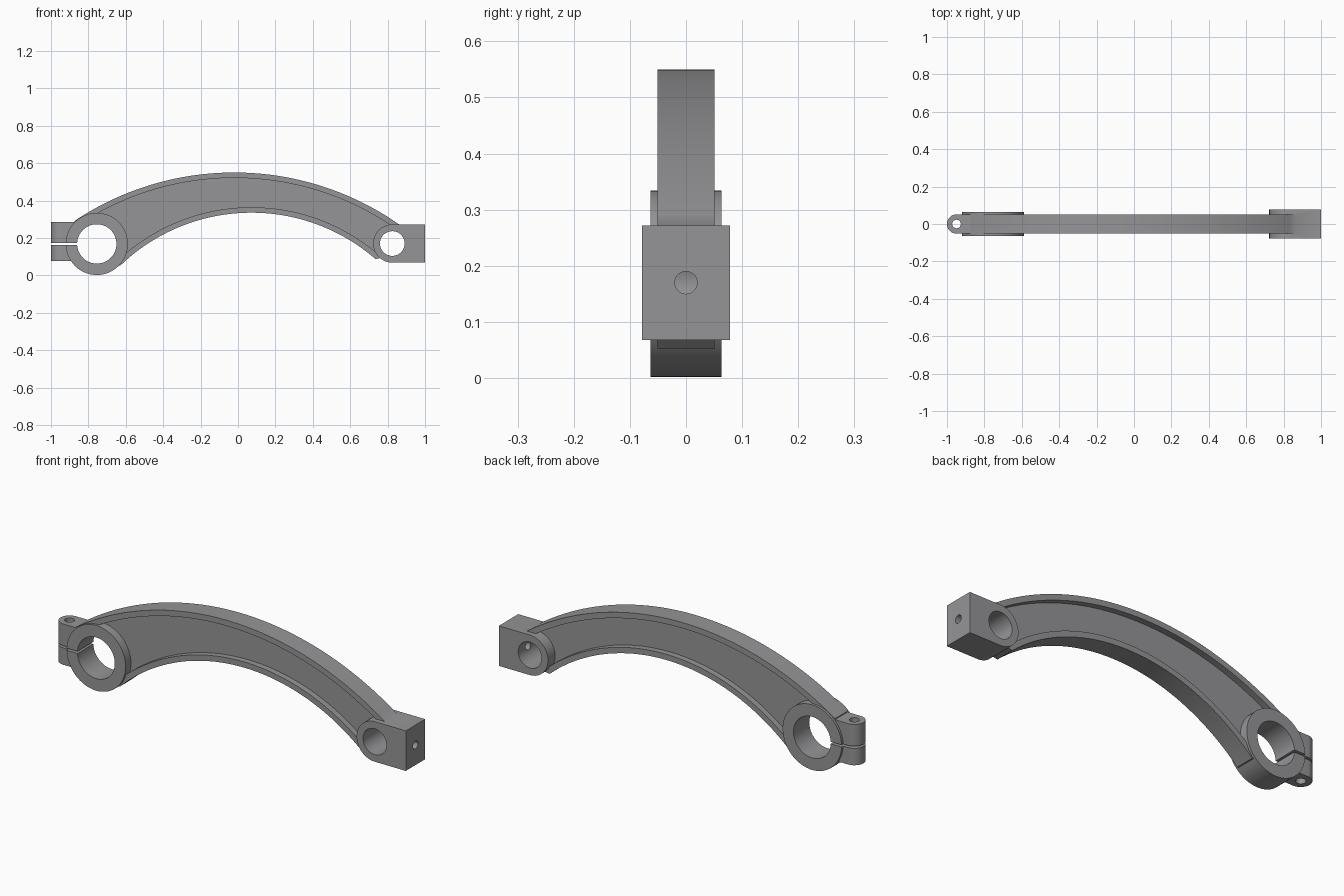
import bpy, bmesh, math
from mathutils import Matrix

if "Cube" in bpy.data.objects:
    bpy.data.objects.remove(bpy.data.objects["Cube"])

steel = bpy.data.materials.new("steel_grey")
steel.diffuse_color = (0.3, 0.3, 0.31, 1)
steel.use_nodes = True
steel.node_tree.nodes["Principled BSDF"].inputs["Base Color"].default_value = steel.diffuse_color


def prism(name, pts, lo, hi, axis="Y"):
    """Extrude a closed outline: (x, z) along Y, or (x, y) along Z."""
    bm = bmesh.new()
    place = (lambda p, d: (p[0], d, p[1])) if axis == "Y" else (lambda p, d: (p[0], p[1], d))
    a = [bm.verts.new(place(p, lo)) for p in pts]
    b = [bm.verts.new(place(p, hi)) for p in pts]
    bm.faces.new(a)
    bm.faces.new(b[::-1])
    for i in range(len(pts)):
        j = (i + 1) % len(pts)
        bm.faces.new((a[j], a[i], b[i], b[j]))
    bmesh.ops.recalc_face_normals(bm, faces=bm.faces)
    me = bpy.data.meshes.new(name)
    bm.to_mesh(me)
    bm.free()
    me.materials.append(steel)
    ob = bpy.data.objects.new(name, me)
    bpy.context.collection.objects.link(ob)
    return ob


def arc(cx, cz, r, a0, a1, n):
    """Points on a circle between two angles in degrees."""
    return [(cx + r * math.cos(math.radians(a0 + (a1 - a0) * i / n)),
             cz + r * math.sin(math.radians(a0 + (a1 - a0) * i / n))) for i in range(n + 1)]


def disc(cx, cz, r, n=64):
    return arc(cx, cz, r, 0, 360, n)[:-1]


def crest(cx, top, r, x0, x1, n=48):
    """Points on an upward bow whose highest point is (cx, top)."""
    xs = [x0 + (x1 - x0) * i / n for i in range(n + 1)]
    return [(x, top - r + math.sqrt(r * r - (x - cx) ** 2)) for x in xs]


def combine(target, other, mode):
    """Apply a boolean and drop the second operand."""
    mod = target.modifiers.new(mode, "BOOLEAN")
    mod.operation, mod.solver, mod.object = mode, "EXACT", other
    bpy.context.view_layer.objects.active = target
    bpy.ops.object.modifier_apply(modifier=mod.name)
    bpy.data.objects.remove(other)


Z = 0.168            # height of both bores
LX, RX = -0.755, 0.825
TOP = (-0.02, 0.55, 1.537)
LOW = (0.072, 0.335, 1.011)
RIM, WEB = 0.029, 0.02

# Bowed beam, hollowed on both sides into an I section
arm = prism("lever_arm",
            crest(*TOP, -0.875, 0.868) + [(0.868, 0.16), (0.80, 0.10)]
            + crest(*LOW, -0.63, 0.735)[::-1] + [(-0.70, 0.05), (-0.86, 0.2)],
            -0.051, 0.051)
pocket = (crest(TOP[0], TOP[1] - RIM, TOP[2] - RIM, -0.83, 0.83)
          + crest(LOW[0], LOW[1] + RIM, LOW[2] + RIM, -0.68, 0.80)[::-1])
for s in (-1, 1):
    lo, hi = sorted((s * WEB, s * 0.1))
    combine(arm, prism("pocket", pocket, lo, hi), "DIFFERENCE")

# Clamp ring
combine(arm, prism("clamp_ring", disc(LX, Z, 0.166), -0.0635, 0.0635), "UNION")

# Rounded clamp lugs
lug = arc(-0.949, 0, 0.051, 90, 270, 24) + [(-0.83, -0.051), (-0.83, 0.051)]
combine(arm, prism("clamp_lugs", lug, 0.077, 0.285, "Z"), "UNION")

# Pivot block, round on its inner end
block = arc(RX, 0.17, 0.102, 90, 270, 32) + [(1.0, 0.068), (1.0, 0.272)]
combine(arm, prism("pivot_block", block, -0.078, 0.078), "UNION")

# Bores, clamp slot and bolt holes
combine(arm, prism("clamp_bore", disc(LX, Z, 0.105), -0.2, 0.2), "DIFFERENCE")
combine(arm, prism("pivot_bore", disc(RX, 0.17, 0.066), -0.2, 0.2), "DIFFERENCE")
slot = [(-1.1, 0.163), (-0.8, 0.163), (-0.8, 0.174), (-1.1, 0.174)]
combine(arm, prism("clamp_slot", slot, -0.2, 0.2), "DIFFERENCE")
combine(arm, prism("lug_hole", disc(-0.949, 0, 0.023, 32), -0.1, 0.5, "Z"), "DIFFERENCE")
end_hole = prism("end_hole", disc(0, 0, 0.02, 32), 0.85, 1.1, "Z")
end_hole.data.transform(Matrix.Translation((0, 0, 0.17)) @ Matrix.Rotation(math.pi / 2, 4, "Y"))
combine(arm, end_hole, "DIFFERENCE")

# Smooth the curved faces, keep the machined edges crisp
bpy.ops.object.select_all(action="DESELECT")
arm.select_set(True)
bpy.context.view_layer.objects.active = arm
bpy.ops.object.shade_smooth_by_angle(angle=math.radians(35))
